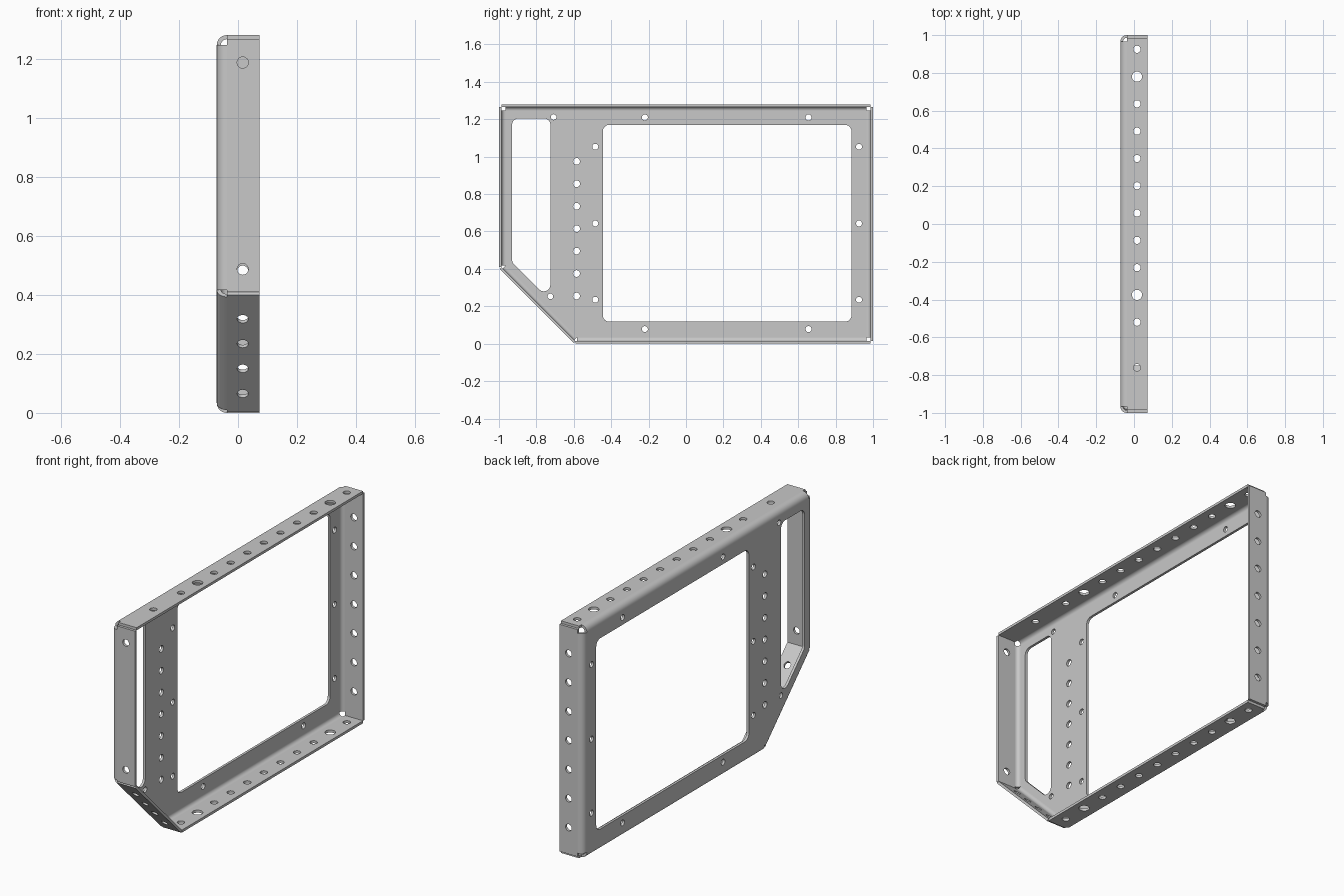
import bpy, bmesh
from math import cos, sin, pi, tan
from mathutils import Matrix, Vector

cube = bpy.data.objects.get("Cube")
if cube:
    bpy.data.objects.remove(cube)

HALF, R, T = 0.072, 0.034, 0.014     # half depth, bend radius, sheet thickness
HOLE_X = 0.016                       # hole line on the flanges
GREY = (0.58, 0.58, 0.58, 1)

grey = bpy.data.materials.new("sheet_grey")
grey.use_nodes = True
grey.diffuse_color = GREY
grey.node_tree.nodes["Principled BSDF"].inputs["Base Color"].default_value = GREY


def circle(u, v, r, n=24):
    return [Vector((u + r * cos(2 * pi * k / n), v + r * sin(2 * pi * k / n))) for k in range(n)]


def rounded(points, r, steps=6):
    """Polygon with filleted corners."""
    pts, out = [Vector(p) for p in points], []
    for i, p in enumerate(pts):
        a, b = (pts[i - 1] - p).normalized(), (pts[(i + 1) % len(pts)] - p).normalized()
        half = a.angle(b) / 2
        centre = p + (a + b).normalized() * (r / sin(half))
        start = (p + a * (r / tan(half)) - centre).normalized()
        end = (p + b * (r / tan(half)) - centre).normalized()
        for k in range(steps + 1):
            out.append(centre + start.slerp(end, k / steps).normalized() * r)
    return out


def inset(points, dist):
    """Offset a counter-clockwise polygon inward with mitred corners."""
    out = []
    for i, p in enumerate(points):
        d1, d2 = (p - points[i - 1]).normalized(), (points[(i + 1) % len(points)] - p).normalized()
        n1, n2 = Vector((-d1.y, d1.x)), Vector((-d2.y, d2.x))
        out.append(p + (n1 + n2) * (dist / (1 + n1.dot(n2))))
    return out


def add_plate(bm, loops, matrix):
    """Add a flat sheet with holes, thickness T, to a bmesh."""
    curve = bpy.data.curves.new("sheet", 'CURVE')
    curve.dimensions, curve.fill_mode, curve.extrude = '2D', 'BOTH', T / 2
    for loop in loops:
        spline = curve.splines.new('POLY')
        spline.points.add(len(loop) - 1)
        for point, p in zip(spline.points, loop):
            point.co = (p.x, p.y, 0, 1)
        spline.use_cyclic_u = True
    helper = bpy.data.objects.new("sheet", curve)
    bpy.context.collection.objects.link(helper)
    bpy.context.view_layer.update()
    mesh = helper.evaluated_get(bpy.context.evaluated_depsgraph_get()).to_mesh()
    mesh.transform(matrix)
    bm.from_mesh(mesh)
    bpy.data.objects.remove(helper)
    bpy.data.curves.remove(curve)


def add_bend(bm, u0, u1, matrix, steps=8):
    """Add the quarter-round bend between web and flange."""
    rings = []
    for u in (u0, u1):
        ring = []
        for radius in (R, R - T):
            arc = range(steps + 1) if radius == R else range(steps, -1, -1)
            for k in arc:
                a = pi / 2 * k / steps
                local = (u, -HALF + R - radius * cos(a), radius * sin(a) - R + T / 2)
                ring.append(bm.verts.new(matrix @ Vector(local)))
        rings.append(ring)
    n = len(rings[0])
    for i in range(n):
        j = (i + 1) % n
        bm.faces.new((rings[0][i], rings[0][j], rings[1][j], rings[1][i]))
    for ring in rings:
        for k in range(steps):
            bm.faces.new((ring[k], ring[k + 1], ring[n - 2 - k], ring[n - 1 - k]))


def finish(bm, name):
    bmesh.ops.remove_doubles(bm, verts=bm.verts, dist=0.0002)
    bmesh.ops.recalc_face_normals(bm, faces=bm.faces)
    mesh = bpy.data.meshes.new(name)
    bm.to_mesh(mesh)
    bm.free()
    mesh.materials.append(grey)
    obj = bpy.data.objects.new(name, mesh)
    bpy.context.collection.objects.link(obj)
    bpy.ops.object.select_all(action='DESELECT')
    obj.select_set(True)
    bpy.context.view_layer.objects.active = obj
    bpy.ops.object.shade_smooth_by_angle(angle=0.5)


# Outline in (y, z), counter-clockwise from the lower front corner
outline = [Vector(p) for p in ((-0.597, 0), (1, 0), (1, 1.28), (-1, 1.28), (-1, 0.403))]
flat_corners, bend_corners = inset(outline, T), inset(outline, R)

# Web with window, handle slot and mounting holes
loops = [bend_corners,
         rounded([(-0.445, 0.118), (0.885, 0.118), (0.885, 1.17), (-0.445, 1.17)], 0.035),
         rounded([(-0.725, 0.23), (-0.725, 1.205), (-0.93, 1.205), (-0.93, 0.435)], 0.035)]
loops += [circle(-0.585, 0.255 + 0.12 * k, 0.018) for k in range(7)]
loops += [circle(y, z, 0.016) for y in (-0.485, 0.925) for z in (0.235, 0.643, 1.053)]
loops += [circle(y, z, 0.016) for y in (-0.22, 0.655) for z in (0.078, 1.21)]
# The last two holes sit just clear of the slot
loops += [circle(-0.708, 1.212, 0.015), circle(-0.725, 0.253, 0.015)]
# Slot edge is moved to the left of the lower hole
loops[2] = rounded([(-0.725, 0.23), (-0.725, 1.205), (-0.93, 1.205), (-0.93, 0.435)], 0.035)
web = bmesh.new()
add_plate(web, loops, Matrix(((0, 0, 1, -HALF + T / 2), (1, 0, 0, 0), (0, 1, 0, 0), (0, 0, 0, 1))))
finish(web, "web_panel")

# Flange holes as (y, z, radius)
row = [(-0.52 + 0.1445 * k, 0, 0.027 if k in (1, 9) else 0.019) for k in range(11)]
flanges = {
    "bottom_flange": row,
    "back_flange": [(1, 0.16 + 0.16 * k, 0.019) for k in range(7)],
    "top_flange": row + [(-0.76, 0, 0.019)],
    "front_flange": [(-1, 0.487, 0.019), (-1, 1.187, 0.019)],
    "sloped_flange": [(-0.597 - z, z, 0.019) for z in (0.065, 0.15, 0.234, 0.318)],
}
for i, (name, holes) in enumerate(flanges.items()):
    j = (i + 1) % len(outline)
    a = outline[i]
    d = (outline[j] - a).normalized()
    out = Vector((d.y, -d.x))
    o = a - out * (T / 2)
    frame = Matrix(((0, 1, 0, 0), (d.x, 0, out.x, o.x), (d.y, 0, out.y, o.y), (0, 0, 0, 1)))
    u0, u1 = (flat_corners[i] - a).dot(d), (flat_corners[j] - a).dot(d)
    low = -HALF + R
    loops = [[Vector(p) for p in ((u0, low), (u1, low), (u1, HALF), (u0, HALF))]]
    loops += [circle((Vector((y, z)) - a).dot(d), HOLE_X, r) for y, z, r in holes]
    bm = bmesh.new()
    add_plate(bm, loops, frame)
    add_bend(bm, (bend_corners[i] - a).dot(d), (bend_corners[j] - a).dot(d), frame)
    finish(bm, name)
